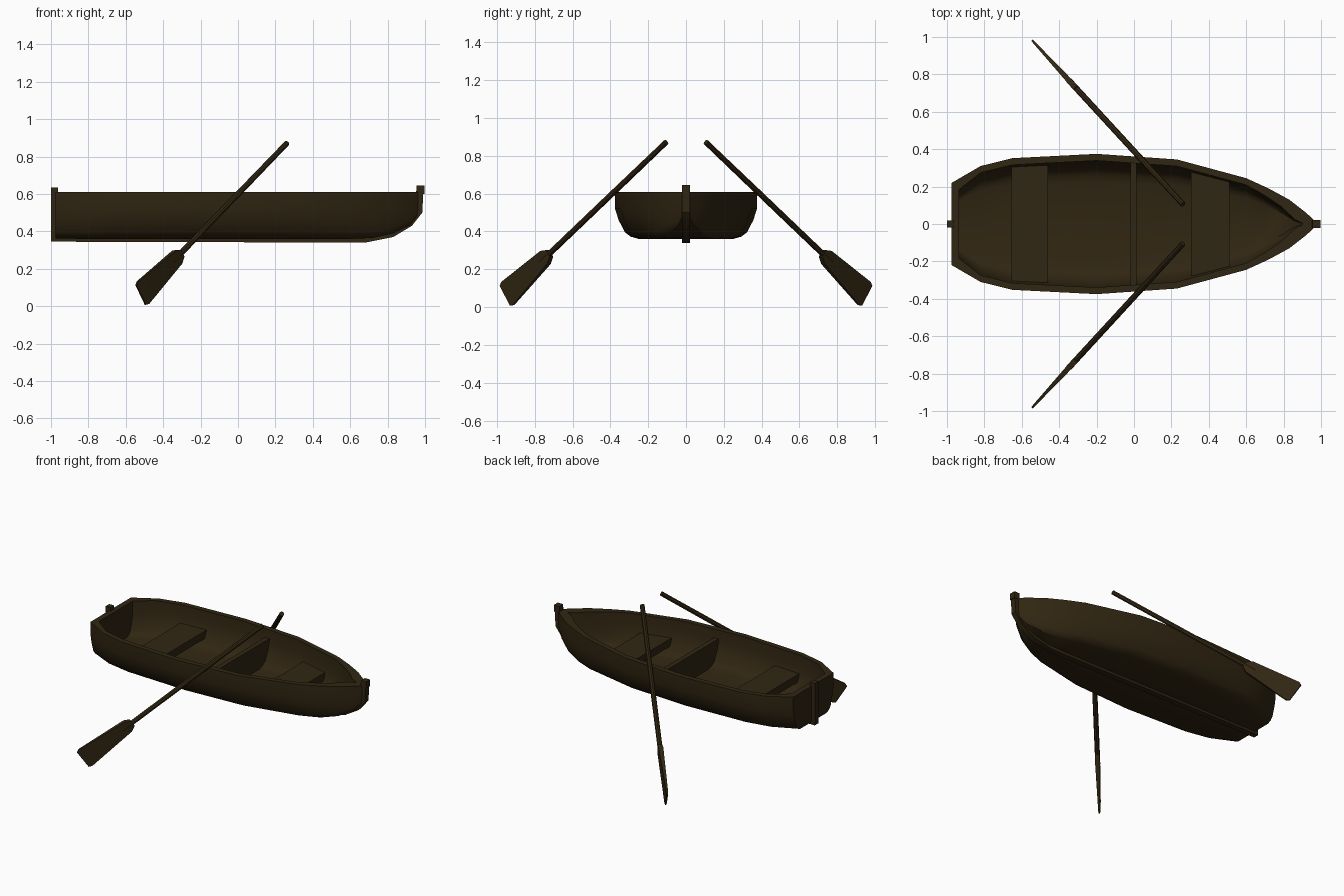
import bpy, bmesh, math
from mathutils import Vector

cube = bpy.data.objects.get("Cube")
if cube:
    bpy.data.objects.remove(cube, do_unlink=True)

wood = bpy.data.materials.new("dark_brown_wood")
wood.use_nodes = True
colour = (0.030, 0.019, 0.006, 1)
wood.diffuse_color = colour
bsdf = wood.node_tree.nodes["Principled BSDF"]
bsdf.inputs["Base Color"].default_value = colour
bsdf.inputs["Roughness"].default_value = 0.8


def finish(name, bm, angle=30):
    bmesh.ops.recalc_face_normals(bm, faces=bm.faces)
    me = bpy.data.meshes.new(name)
    bm.to_mesh(me)
    bm.free()
    me.materials.append(wood)
    me.shade_smooth()
    me.set_sharp_from_angle(angle=math.radians(angle))
    ob = bpy.data.objects.new(name, me)
    bpy.context.collection.objects.link(ob)
    return ob


def bridge(bm, a, b, closed=False):
    n = len(a)
    for i in range(n if closed else n - 1):
        j = (i + 1) % n
        bm.faces.new((a[i], a[j], b[j], b[i]))


def loft(name, rings):
    """Solid made of matching closed rings with capped ends."""
    bm = bmesh.new()
    loops = [[bm.verts.new(p) for p in r] for r in rings]
    for a, b in zip(loops, loops[1:]):
        bridge(bm, a, b, True)
    bm.faces.new(loops[0])
    bm.faces.new(loops[-1])
    return finish(name, bm)


def box(name, lo, hi):
    corners = [(0, 0), (1, 0), (1, 1), (0, 1)]
    ring = lambda z: [((lo[0], hi[0])[i], (lo[1], hi[1])[j], z) for i, j in corners]
    return loft(name, [ring(lo[2]), ring(hi[2])])


# Hull stations: x, half width at the rim, height of the bottom
RIM = 0.61
stations = [(-0.975, 0.22, 0.362), (-0.82, 0.31, 0.36), (-0.65, 0.352, 0.36),
            (-0.2, 0.375, 0.36), (0.23, 0.345, 0.36), (0.6, 0.245, 0.36),
            (0.72, 0.19, 0.365), (0.83, 0.13, 0.39), (0.92, 0.06, 0.435),
            (0.972, 0.012, 0.50)]
# Half cross-section as fractions of half width and depth
half = [(1, 1), (1, 0.64), (0.95, 0.4), (0.86, 0.14), (0.78, 0.05), (0.66, 0)]
shape = [(-y, z) for y, z in half] + half[::-1]


def section(x, w, b):
    return [(x, y * w, b + z * (RIM - b)) for y, z in shape]


def half_width(x):
    for (x0, w0, _), (x1, w1, _) in zip(stations, stations[1:]):
        if x0 <= x <= x1:
            return w0 + (w1 - w0) * (x - x0) / (x1 - x0)


# Hull shell with thick rim and transom
bm = bmesh.new()
outer, inner = [], []
for x, w, b in stations:
    outer.append([bm.verts.new(p) for p in section(x, w, b)])
    xi = x + 0.04 if x < -0.9 else x - max(0, x - 0.6) * 0.19
    inner.append([bm.verts.new(p) for p in section(xi, max(w - 0.036, 0.004), b + 0.02)])
for skin in (outer, inner):
    for a, b in zip(skin, skin[1:]):
        bridge(bm, a, b)
    bm.faces.new(skin[0])
    bm.faces.new(skin[-1])
for k in (0, -1):
    bridge(bm, [r[k] for r in outer], [r[k] for r in inner])
    # End edges of the rim
bm.faces.new((outer[0][0], outer[0][-1], inner[0][-1], inner[0][0]))
bm.faces.new((outer[-1][0], outer[-1][-1], inner[-1][-1], inner[-1][0]))
finish("hull", bm)

# Keel and curved stem in one strip
path = [(-1, 0.345, 0.38), (0.68, 0.34, 0.375), (0.83, 0.37, 0.41),
        (0.93, 0.43, 0.46)]
rings = []
for x, low, high in path:
    back = 0 if x < 0.5 else 0.03
    rings.append([(x, -0.02, low), (x, 0.02, low),
                  (x - back, 0.02, high), (x - back, -0.02, high)])
for front, back, z in ((0.985, 0.945, 0.50), (0.993, 0.955, 0.645)):
    rings.append([(front, -0.02, z), (front, 0.02, z), (back, 0.02, z), (back, -0.02, z)])
loft("keel_and_stem", rings)
box("stem_cap", (0.957, -0.022, 0.60), (0.997, 0.022, 0.645))
box("stern_post", (-1, -0.02, 0.345), (-0.962, 0.02, 0.635))

# Seats follow the sides of the hull
for name, x0, x1 in (("rear_seat", -0.655, -0.46), ("front_seat", 0.305, 0.51)):
    ring = []
    for x in (x0, x1):
        ring.append((x, half_width(x) - 0.03))
    plan = ring + [(x, -y) for x, y in ring[::-1]]
    loft(name, [[(x, y * s, z) for x, y in plan] for z, s in ((0.435, 0.93), (0.487, 0.98))])

# Middle bulkhead
rings = []
for x in (-0.02, 0.013):
    rings.append([(px, y, min(z, 0.55)) for px, y, z in section(x, half_width(x) - 0.025, 0.37)])
loft("middle_bulkhead", rings)

# Oars, one on each side
for side, label in ((1, "left"), (-1, "right")):
    top = Vector((0.262, 0.105 * side, 0.872))
    tip = Vector((-0.52, 0.955 * side, 0.06))
    d = (tip - top).normalized()
    across = d.cross(Vector((0, 0, 1))).normalized()
    up = across.cross(d).normalized()
    if up.z < 0:
        up = -up
    length = (tip - top).length

    # Round shaft
    rings = []
    for t, r in ((0, 0.015), (0.35, 0.016), (0.78, 0.016)):
        c = top + d * length * t
        rings.append([c + (across * math.cos(a) + up * math.sin(a)) * r
                      for a in [math.tau * k / 8 for k in range(8)]])
    loft(label + "_oar_shaft", rings)

    # Flat blade widening and thinning to the tip
    rings = []
    for t, wide, thick in ((0.725, 0.022, 0.014), (0.75, 0.042, 0.015),
                           (0.985, 0.074, 0.006), (1.0, 0.064, 0.005)):
        c = top + d * length * t
        rings.append([c + up * wide * i + across * thick * j
                      for i, j in ((1, 1), (1, -1), (-1, -1), (-1, 1))])
    loft(label + "_oar_blade", rings)
